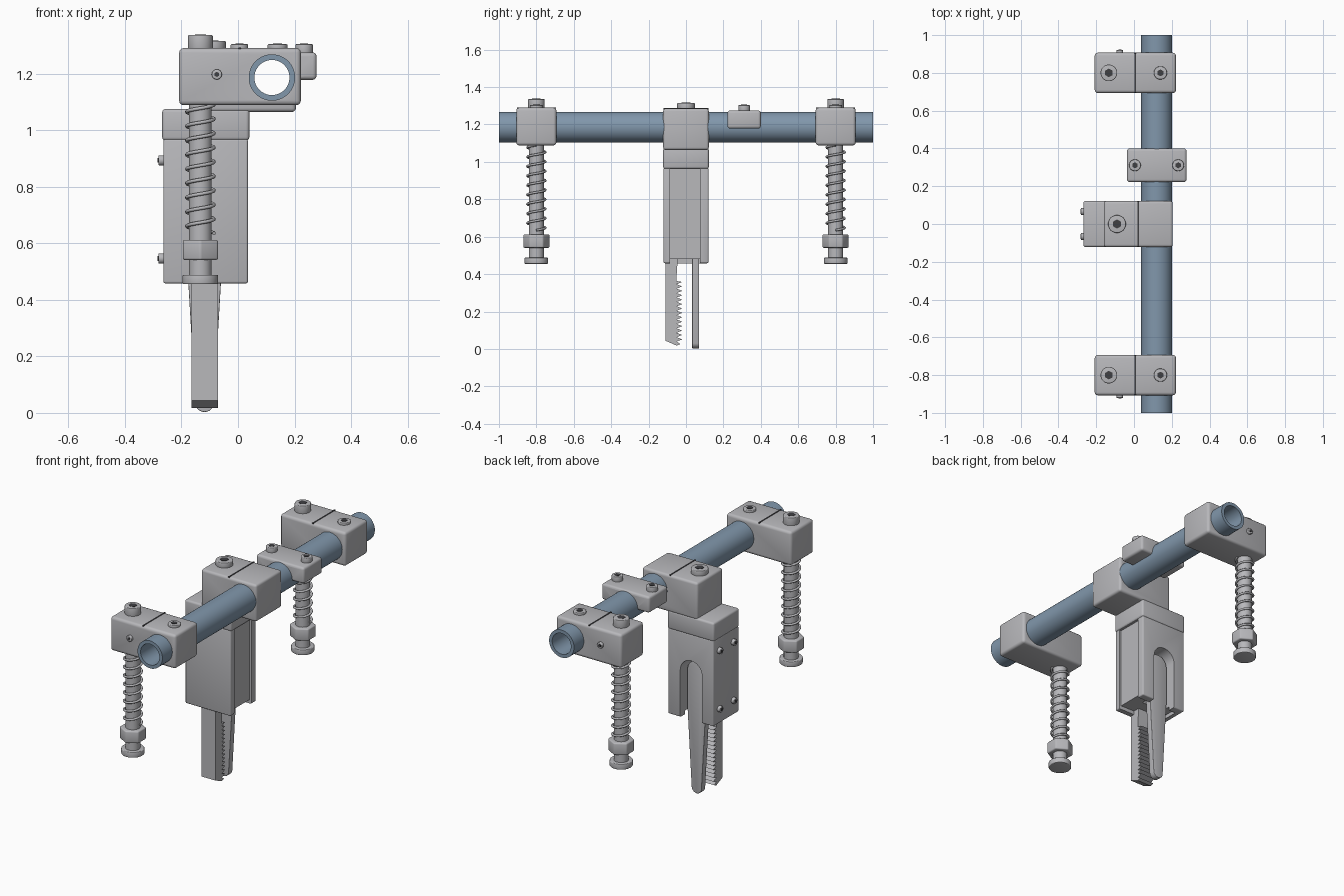
import bpy
import bmesh
import math
from mathutils import Matrix, Vector

cube = bpy.data.objects.get("Cube")
if cube:
    bpy.data.objects.remove(cube, do_unlink=True)


def material(name, rgb):
    m = bpy.data.materials.new(name)
    m.use_nodes = True
    m.diffuse_color = (*rgb, 1)
    m.node_tree.nodes["Principled BSDF"].inputs["Base Color"].default_value = (*rgb, 1)
    return m


GREY = material("machined grey", (0.48, 0.48, 0.5))
BLUE = material("tube blue", (0.22, 0.31, 0.41))
DARK = material("socket dark", (0.05, 0.05, 0.055))

X, Y, Z = Vector((1, 0, 0)), Vector((0, 1, 0)), Vector((0, 0, 1))
TUBE_X, TUBE_Z = 0.12, 1.186
LEG_X = -0.133
JAW_X = -0.118


def activate(ob):
    bpy.ops.object.select_all(action='DESELECT')
    ob.select_set(True)
    bpy.context.view_layer.objects.active = ob


def finish(name, bm, mat, bevel=0, cutters=()):
    """Turn a bmesh into an object, bevel it, cut it and shade it."""
    bmesh.ops.recalc_face_normals(bm, faces=bm.faces)
    me = bpy.data.meshes.new(name)
    bm.to_mesh(me)
    bm.free()
    me.materials.append(mat)
    ob = bpy.data.objects.new(name, me)
    bpy.context.collection.objects.link(ob)
    activate(ob)
    if bevel:
        mod = ob.modifiers.new("edges", 'BEVEL')
        mod.width, mod.segments, mod.limit_method = bevel, 3, 'ANGLE'
        mod.angle_limit = math.radians(40)
        bpy.ops.object.modifier_apply(modifier=mod.name)
    for cutter in cutters:
        mod = ob.modifiers.new("cut", 'BOOLEAN')
        mod.operation, mod.object = 'DIFFERENCE', cutter
        bpy.ops.object.modifier_apply(modifier=mod.name)
        bpy.data.objects.remove(cutter, do_unlink=True)
    bpy.ops.object.shade_smooth_by_angle(angle=math.radians(32))
    return ob


def box(name, lo, hi, mat=GREY, bevel=0, cutters=()):
    lo, hi = Vector(lo), Vector(hi)
    bm = bmesh.new()
    bmesh.ops.create_cube(bm, size=1)
    for v in bm.verts:
        v.co = (lo + hi) / 2 + v.co * (hi - lo)
    return finish(name, bm, mat, bevel, cutters)


def cylinder(name, base, axis, r, length, mat=GREY, sides=32, bevel=0, cutters=()):
    bm = bmesh.new()
    turn = Z.rotation_difference(axis).to_matrix().to_4x4()
    place = Matrix.Translation(base) @ turn @ Matrix.Translation((0, 0, length / 2))
    bmesh.ops.create_cone(bm, cap_ends=True, segments=sides, radius1=r, radius2=r,
                          depth=length, matrix=place)
    return finish(name, bm, mat, bevel, cutters)


def prism(name, outline, axis, start, end, bevel=0):
    """Extrude an (x, z) outline along y, or a (y, z) outline along x."""
    bm = bmesh.new()
    across = X if axis == Y else Y
    face = bm.faces.new([bm.verts.new(across * a + Z * b + axis * start) for a, b in outline])
    new = bmesh.ops.extrude_face_region(bm, geom=[face])["geom"]
    moved = [v for v in new if isinstance(v, bmesh.types.BMVert)]
    bmesh.ops.translate(bm, verts=moved, vec=axis * (end - start))
    return finish(name, bm, GREY, bevel)


def screw(name, base, axis, r, height):
    base = Vector(base)
    cylinder(name + "_head", base - axis * 0.005, axis, r, height + 0.005, bevel=0.004)
    cylinder(name + "_socket", base + axis * (height - 0.003), axis, r * 0.52, 0.005, DARK, 6)


def bore():
    return cylinder("bore_cutter", (TUBE_X, -1.2, TUBE_Z), Y, 0.08, 2.4, sides=64)


def arc(cx, cz, r, start, end, n):
    angles = [math.radians(start + (end - start) * i / n) for i in range(n + 1)]
    return [(cx + r * math.cos(a), cz + r * math.sin(a)) for a in angles]


# Hollow cross tube
cylinder("cross_tube", (TUBE_X, -1, TUBE_Z), Y, 0.082, 2, BLUE, 64, cutters=[
    cylinder("tube_hole", (TUBE_X, -1.2, TUBE_Z), Y, 0.062, 2.4, sides=64)])

# Clamps with sprung feet at both ends
for side, label in ((-1, "front"), (1, "back")):
    y = 0.8 * side
    box(label + "_clamp", (-0.208, y - 0.107, 1.088), (0.222, y + 0.107, 1.29),
        bevel=0.016, cutters=[bore()])
    box(label + "_clamp_slit", (0.002, y - 0.104, 1.286), (0.01, y + 0.104, 1.292), DARK)
    screw(label + "_leg_screw", (LEG_X, y, 1.29), Z, 0.044, 0.046)
    screw(label + "_clamp_screw", (0.14, y, 1.29), Z, 0.035, 0.014)
    screw(label + "_set_screw", (-0.075, y + 0.107 * side, 1.197), Y * side, 0.018, 0.014)

    cylinder(label + "_leg_rod", (LEG_X, y, 0.47), Z, 0.04, 0.64)
    cylinder(label + "_leg_nut", (LEG_X, y, 0.541), Z, 0.072, 0.071, sides=6, bevel=0.007)
    cylinder(label + "_foot", (LEG_X, y, 0.455), Z, 0.063, 0.033, bevel=0.004)

    # Coil spring around the rod
    curve = bpy.data.curves.new(label + "_spring", 'CURVE')
    curve.dimensions = '3D'
    curve.bevel_depth, curve.bevel_resolution = 0.0065, 2
    curve.use_fill_caps = True
    turns, steps = 9, 24
    count = turns * steps + 1
    line = curve.splines.new('POLY')
    line.points.add(count - 1)
    for i, p in enumerate(line.points):
        a = math.tau * i / steps
        p.co = (LEG_X + 0.048 * math.cos(a), y + 0.048 * math.sin(a),
                0.635 + 0.455 * i / (count - 1), 1)
    line.use_smooth = True
    curve.materials.append(GREY)
    bpy.context.collection.objects.link(bpy.data.objects.new(label + "_spring", curve))

# Small saddle clamp
box("saddle_clamp", (-0.037, 0.222, 1.178), (0.278, 0.4, 1.275), bevel=0.014, cutters=[bore()])
for x, label in ((0.005, "right"), (0.234, "left")):
    screw(label + "_saddle_screw", (x, 0.311, 1.274), Z, 0.031, 0.03)

# Gripper bracket
box("gripper_clamp", (-0.16, -0.122, 1.064), (0.205, 0.122, 1.285), bevel=0.014, cutters=[bore()])
box("gripper_clamp_slit", (0.018, -0.119, 1.281), (0.026, 0.119, 1.287), DARK)
box("gripper_cap", (-0.268, -0.122, 0.963), (0.04, 0.122, 1.075), bevel=0.012)
screw("gripper_screw", (-0.09, 0, 1.285), Z, 0.047, 0.03)

# Gripper body with an arched slot, a recessed side and a recessed underside
arch = arc(JAW_X, 0.74, 0.072, 0, 180, 16)
slot = [(arch[0][0], 0.4)] + arch + [(arch[-1][0], 0.4)]
box("gripper_body", (-0.264, -0.12, 0.458), (0.035, 0.12, 0.968), bevel=0.007, cutters=[
    prism("slot_cutter", slot, Y, 0.02, 0.2),
    box("underside_cutter", (-0.235, -0.085, 0.4), (0.1, 0.076, 0.48)),
    box("side_cutter", (0.022, -0.085, 0.4), (0.1, 0.076, 0.962))])
for z, row in ((0.546, "lower"), (0.893, "upper")):
    for y, label in ((-0.066, "front"), (0.066, "back")):
        screw(f"{row}_{label}_body_screw", (-0.264, y, z), -X, 0.018, 0.018)

# Back jaw: tapered finger with rounded ends
finger = arc(JAW_X, 0.036, 0.033, 190, 350, 10) + arc(JAW_X, 0.73, 0.06, 0, 180, 14)
finger.insert(11, (JAW_X + 0.06, 0.5))
finger.append((JAW_X - 0.06, 0.5))
prism("back_jaw", finger, Y, 0.033, 0.07, bevel=0.003)

# Front jaw: toothed bar
teeth, low, high = 14, 0.03, 0.36
pitch = (high - low) / teeth
toothed = [(-0.11, 0.5), (-0.11, 0.044), (-0.05, 0.018), (-0.03, 0.026)]
for i in range(teeth):
    toothed += [(-0.05, low + pitch * (i + 0.4)), (-0.02, low + pitch * (i + 0.9))]
toothed += [(-0.052, high + 0.004), (-0.043, 0.5)]
prism("front_jaw", toothed, X, -0.165, -0.071)
